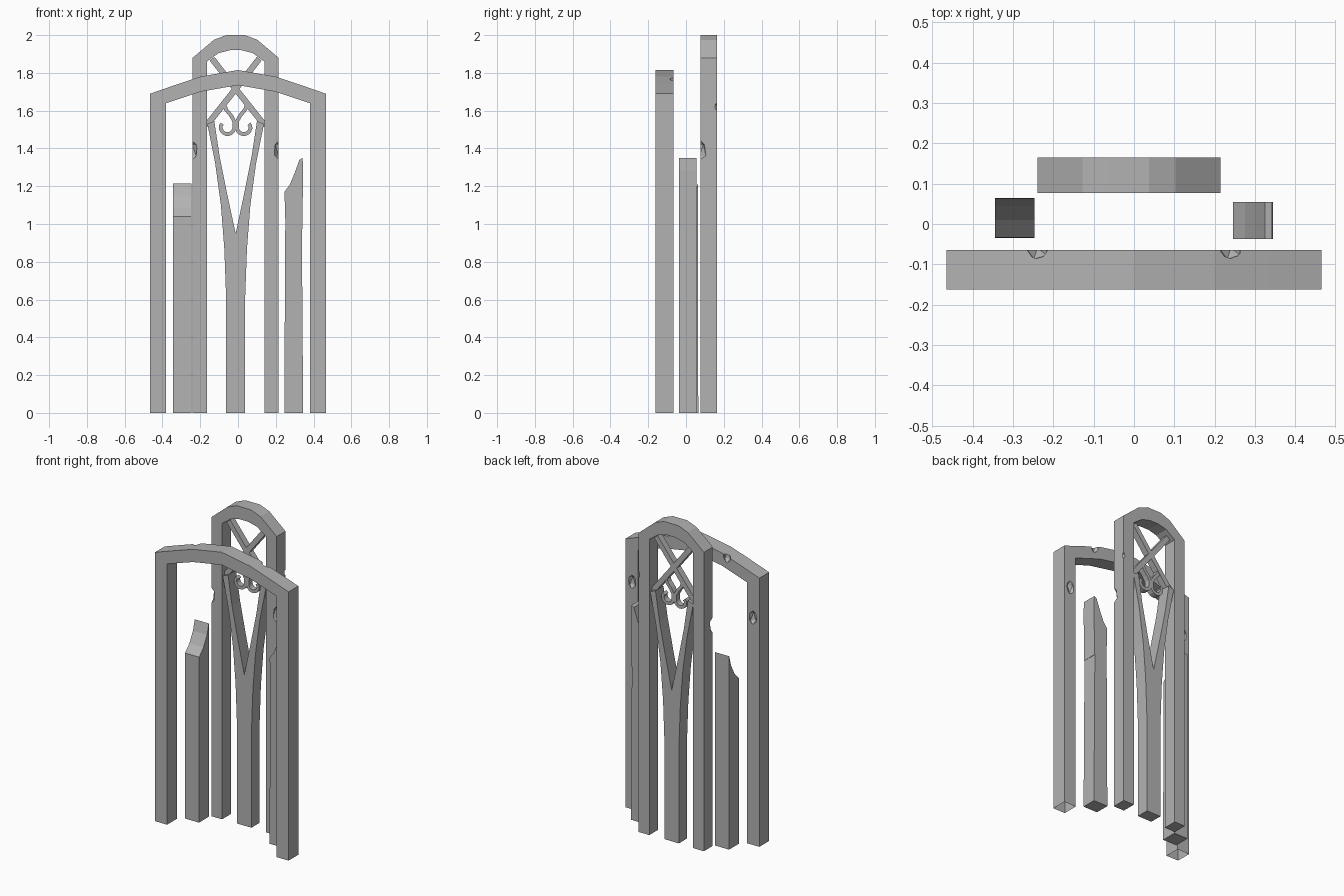
import bpy, bmesh, math
from mathutils import Vector, Matrix

cube = bpy.data.objects.get("Cube")
if cube:
    bpy.data.objects.remove(cube)

stone = bpy.data.materials.new("grey_stone")
stone.use_nodes = True
GREY = (0.45, 0.45, 0.45, 1)
stone.diffuse_color = GREY
stone.node_tree.nodes["Principled BSDF"].inputs["Base Color"].default_value = GREY

MID = -0.0125  # centre line of the window


def finish(name, bm):
    bmesh.ops.recalc_face_normals(bm, faces=bm.faces[:])
    mesh = bpy.data.meshes.new(name)
    bm.to_mesh(mesh)
    bm.free()
    mesh.materials.append(stone)
    obj = bpy.data.objects.new(name, mesh)
    bpy.context.collection.objects.link(obj)
    return obj


def prism(name, outline, lo, hi, axis="y"):
    """Extrude an outline (across, z) along y or x."""
    bm = bmesh.new()
    place = (lambda a, z: (a, lo, z)) if axis == "y" else (lambda a, z: (lo, a, z))
    face = bm.faces.new([bm.verts.new(place(a, z)) for a, z in outline])
    new = bmesh.ops.extrude_face_region(bm, geom=[face])["geom"]
    step = Vector((0, hi - lo, 0) if axis == "y" else (hi - lo, 0, 0))
    bmesh.ops.translate(bm, vec=step, verts=[v for v in new if isinstance(v, bmesh.types.BMVert)])
    return finish(name, bm)


def mirrored(half, centre):
    """Close a half outline, given as (distance from centre, z)."""
    left = [(centre - u, z) for u, z in half]
    right = [(centre + u, z) for u, z in reversed(half) if u > 0]
    return left + right


def ribbon(name, path, width, lo, hi):
    """A flat bar of even width along a path in the x-z plane."""
    pts = [Vector(p) for p in path]
    one, two = [], []
    for i, p in enumerate(pts):
        t = (pts[min(i + 1, len(pts) - 1)] - pts[max(i - 1, 0)]).normalized()
        n = Vector((-t.y, t.x)) * width / 2
        one.append(p + n)
        two.append(p - n)
    return prism(name, one + two[::-1], lo, hi)


def chip(obj, spots):
    """Knock worn notches out of the edges of a part."""
    for x, y, z, size, height in spots:
        bm = bmesh.new()
        bmesh.ops.create_icosphere(bm, subdivisions=1, radius=1)
        bmesh.ops.transform(bm, verts=bm.verts[:], matrix=Matrix.Translation((x, y, z))
                            @ Matrix.Diagonal((size, size, height, 1)))
        cutter = finish("chip_cutter", bm)
        mod = obj.modifiers.new("chip", "BOOLEAN")
        mod.object, mod.operation, mod.solver = cutter, "DIFFERENCE", "EXACT"
        bpy.context.view_layer.update()
        graph = bpy.context.evaluated_depsgraph_get()
        result = bpy.data.meshes.new_from_object(obj.evaluated_get(graph))
        obj.modifiers.clear()
        obj.data = result
        bpy.data.objects.remove(cutter)


def open_bottom(obj):
    bm = bmesh.new()
    bm.from_mesh(obj.data)
    under = [f for f in bm.faces if all(v.co.z < 0.001 for v in f.verts)]
    bmesh.ops.delete(bm, geom=under, context="FACES_ONLY")
    bm.to_mesh(obj.data)
    bm.free()


# Wide front arch with hollow feet
front_half = [(0.38, 0), (0.465, 0), (0.465, 1.69), (0.335, 1.735), (0.2, 1.78), (0, 1.815)]
front_under = [(0, 1.735), (0.2, 1.70), (0.38, 1.64)]
left = [(-u, z) for u, z in front_half]
right = [(u, z) for u, z in reversed(front_half[:-1])]
under = [(u, z) for u, z in reversed(front_under)] + [(-u, z) for u, z in front_under[1:]]
front_arch = prism("front_arch", left + right + under[0:2] + [(0, 1.735)] + under[3:], -0.162, -0.065)
chip(front_arch, [(s * 0.42, -0.058, z, 0.03, 0.05) for s in (-1, 1) for z in (1.43,)]
     + [(s * 0.24, -0.06, 1.77, 0.03, 0.05) for s in (-1, 1)])
open_bottom(front_arch)

# Tall back arch
back_out = [(0.2275, 0), (0.2275, 1.88), (0.115, 1.975), (0.05, 2.0)]
back_in = [(0.1525, 0), (0.1525, 1.86), (0.09, 1.905), (0.03, 1.92)]
back_arch = prism("back_arch", mirrored(back_out, MID) + mirrored(back_in, MID)[::-1], 0.077, 0.165)
chip(back_arch, [(MID + s * 0.24, 0.07, 1.39, 0.042, 0.065) for s in (-1, 1)]
     + [(MID + 0.24, 0.17, 1.62, 0.025, 0.03)])

# Forked centre mullion
fork_out = [(0.05, 0), (0.05, 0.6), (0.06, 0.87), (0.078, 1.1), (0.108, 1.32), (0.15, 1.53)]
fork_in = [(0.113, 1.545), (0.085, 1.36), (0.045, 1.16), (0, 0.95)]
fork = [(MID - u, z) for u, z in fork_out + fork_in]
fork += [(MID + u, z) for u, z in reversed(fork_out + fork_in[:-1])]
prism("centre_mullion", fork, 0.08, 0.16)

# Crossed tracery bars and curled scrolls
for side, s in (("left", 1), ("right", -1)):
    ribbon(side + "_brace", [(MID - s * 0.155, 1.52), (MID, 1.715), (MID + s * 0.125, 1.875)],
           0.032, 0.1, 0.14)
    curl = [(0.065, 1.645), (0.05, 1.605), (0.025, 1.575), (0.008, 1.545)]
    for i in range(9):
        a = math.radians(10 + i * 23)
        curl.append((0.043 - 0.036 * math.cos(a), 1.512 - 0.036 * math.sin(a)))
    curl.append((0.07, 1.53))
    ribbon(side + "_scroll", [(MID + s * u, z) for u, z in curl], 0.02, 0.102, 0.138)

# Broken column, sloping up to the back
prism("right_column", [(-0.035, 0), (0.065, 0), (0.063, 1.215), (0.045, 1.15), (0.01, 1.085),
                       (-0.033, 1.04)], -0.345, -0.247, "x")

# Broken column, its stump rising outward
prism("left_column", [(0.245, 0), (0.345, 0), (0.338, 0.965), (0.25, 0.965)], -0.037, 0.055)
prism("left_column_stump", [(0.252, 0.965), (0.34, 0.965), (0.345, 1.28), (0.342, 1.35),
                            (0.325, 1.34), (0.30, 1.27), (0.275, 1.21), (0.246, 1.17)],
      -0.037, 0.055)
